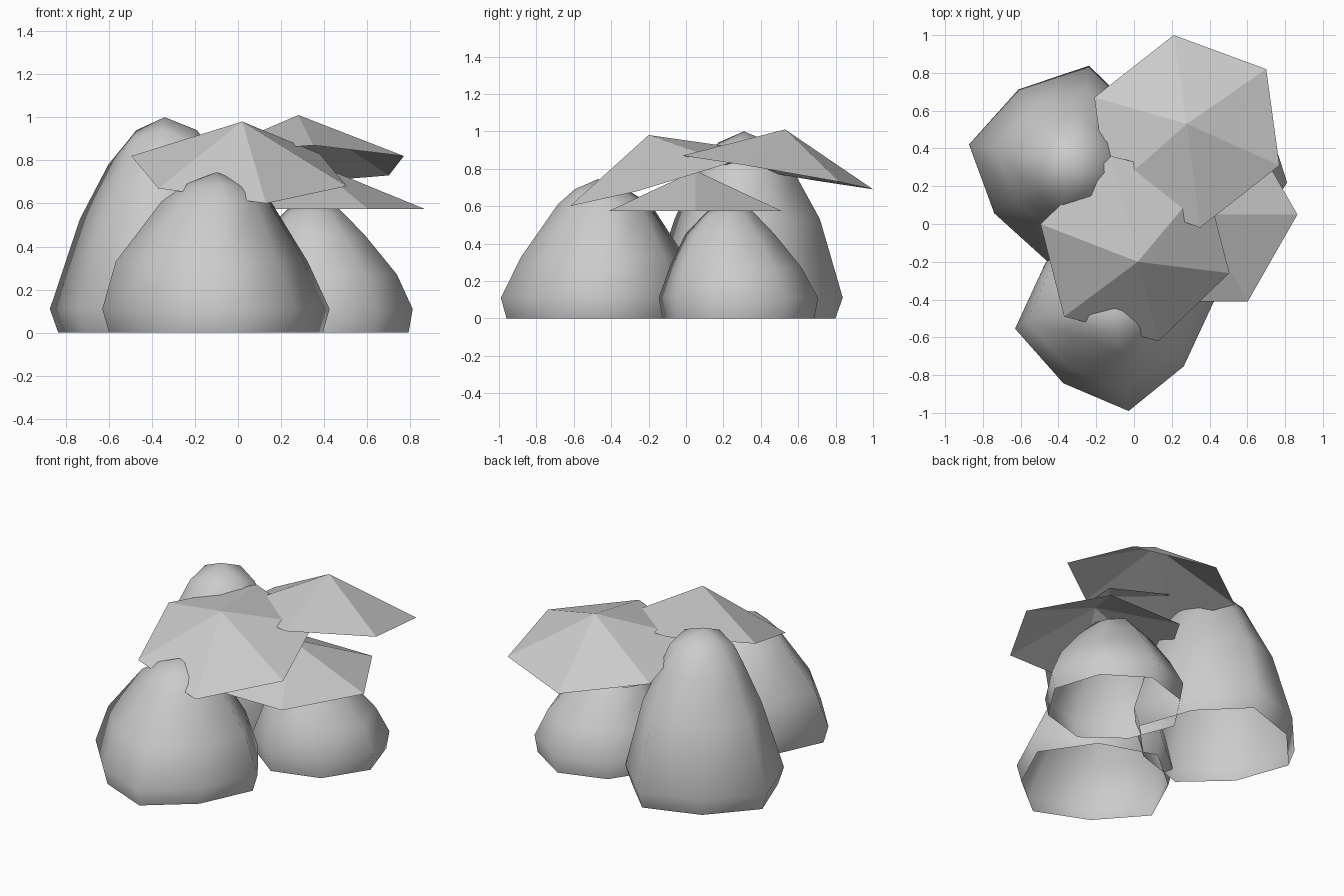
import bpy, bmesh
from math import cos, sin, pi, radians
from mathutils import Vector

cube = bpy.data.objects.get("Cube")
if cube:
    bpy.data.objects.remove(cube)

grey = bpy.data.materials.new("plain grey")
grey.use_nodes = True
colour = (0.6, 0.6, 0.6, 1)
grey.diffuse_color = colour
grey.node_tree.nodes["Principled BSDF"].inputs["Base Color"].default_value = colour


def finish(name, bm, smooth):
    mesh = bpy.data.meshes.new(name)
    bmesh.ops.recalc_face_normals(bm, faces=bm.faces)
    bm.to_mesh(mesh)
    bm.free()
    mesh.materials.append(grey)
    for p in mesh.polygons:
        p.use_smooth = smooth
    obj = bpy.data.objects.new(name, mesh)
    bpy.context.collection.objects.link(obj)


def dome(name, x, y, turn, spokes, profile, apex, shoulder, drop):
    """Open-bottomed mound: eight uneven spokes scaled by a leaning profile.

    Profile rows are scale, height, lean x, lean y. On the top ring every
    second corner is pushed out by shoulder and lowered by drop."""
    bm = bmesh.new()
    rings = []
    for row in profile:
        scale, z, dx, dy = row
        ring = []
        for i, spoke in enumerate(spokes):
            a = radians(turn) + i * pi / 4
            low = row is profile[-1] and i % 2
            k = spoke * scale * (shoulder if low else 1)
            ring.append(bm.verts.new((x + dx + k * cos(a), y + dy + k * sin(a),
                                      z - drop if low else z)))
        rings.append(ring)
    top = bm.verts.new((x + dx / 2, y + dy / 2, apex))
    for i in range(8):
        j = (i + 1) % 8
        for lo, hi in zip(rings, rings[1:]):
            bm.faces.new((lo[i], lo[j], hi[j], hi[i]))
        bm.faces.new((rings[-1][i], rings[-1][j], top))
    finish(name, bm, True)


def canopy(name, centre, first, third, apex):
    """Open hexagonal cone; the rim follows from its centre and two corners."""
    c, a, b = Vector(centre), Vector(first), Vector(third)
    u, w = a - c, b - c
    bm = bmesh.new()
    rim = [bm.verts.new(c + d) for d in (u, u + w, w, -u, -u - w, -w)]
    top = bm.verts.new(apex)
    for i in range(6):
        bm.faces.new((rim[i], rim[(i + 1) % 6], top))
    finish(name, bm, False)


# Mounds
dome("tall_mound", -0.35, 0.31, 78,
     (0.54, 0.48, 0.535, 0.465, 0.52, 0.465, 0.53, 0.465),
     [(0.925, 0, 0, 0), (1, 0.11, 0, 0), (0.75, 0.53, 0.01, 0.01),
      (0.51, 0.78, 0.015, 0), (0.27, 0.94, 0.02, 0)], 1.0, 1.5, 0.05)
dome("front_mound", -0.10, -0.48, 8,
     (0.53, 0.50, 0.53, 0.46, 0.535, 0.455, 0.515, 0.455),
     [(0.94, 0, 0, 0), (1, 0.11, 0, 0), (0.845, 0.33, -0.02, 0.03),
      (0.48, 0.61, 0, 0.04), (0.265, 0.69, 0, 0.02)], 0.745, 1.15, 0.015)
dome("small_mound", 0.38, 0.28, -8,
     (0.435, 0.415, 0.43, 0.41, 0.43, 0.39, 0.43, 0.42),
     [(0.955, 0, 0, 0), (1, 0.11, 0, 0), (0.83, 0.27, 0, -0.015),
      (0.56, 0.45, -0.03, -0.045), (0.29, 0.57, -0.03, -0.045)],
     0.62, 1.1, 0.015)

# Tilted canopies above the mounds
canopy("front_canopy", (0.005, -0.13, 0.75), (-0.495, 0, 0.82),
       (0.13, -0.62, 0.60), (0.02, -0.20, 0.98))
canopy("back_canopy", (0.28, 0.49, 0.78), (0.21, 1.0, 0.69),
       (0.77, 0.31, 0.82), (0.28, 0.53, 1.01))
canopy("low_canopy", (0.34, 0.05, 0.575), (0.865, 0.05, 0.575),
       (0.0775, 0.51, 0.575), (0.34, 0.05, 0.79))
